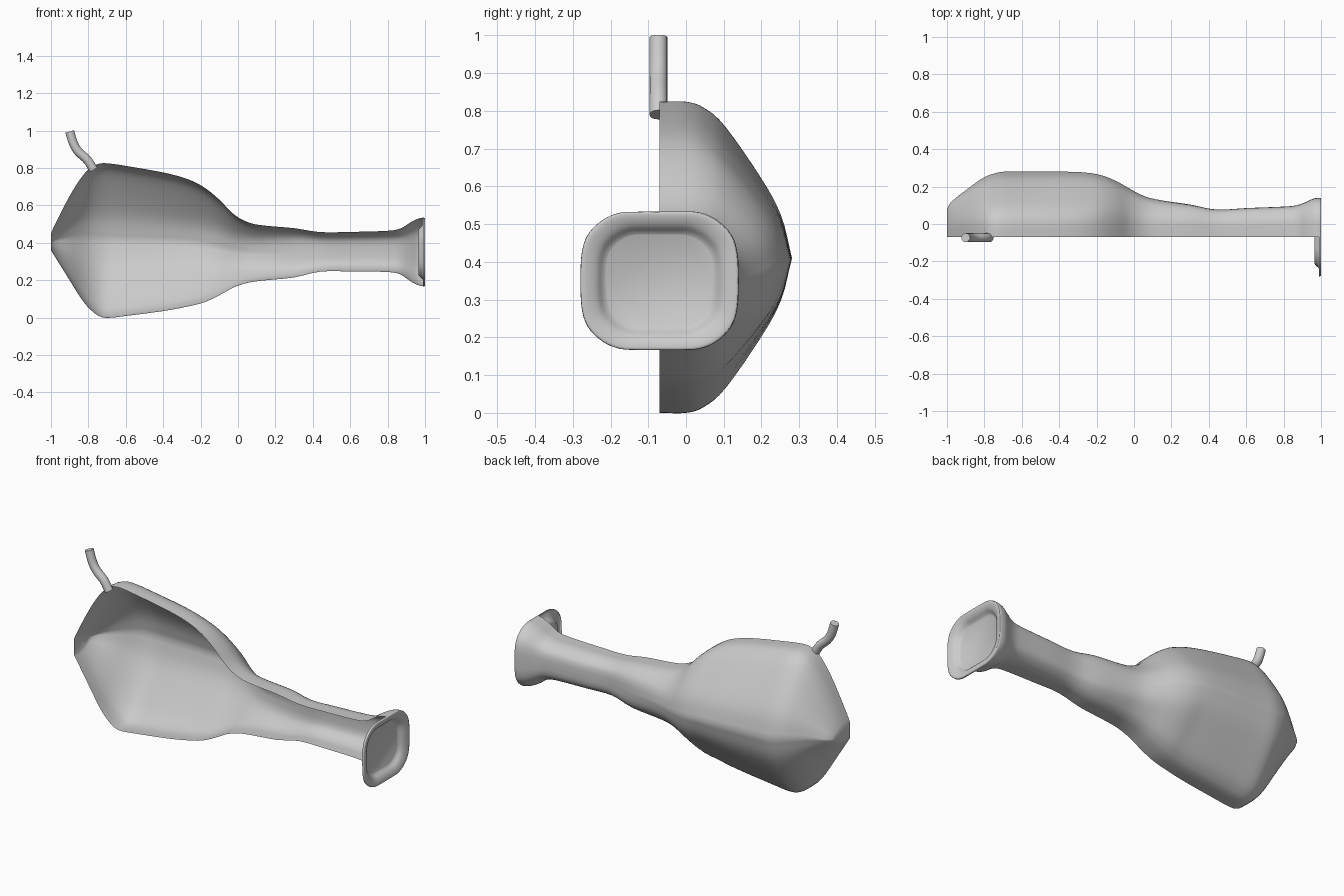
import bpy, bmesh, math
from mathutils import Vector

if "Cube" in bpy.data.objects:
    bpy.data.objects.remove(bpy.data.objects["Cube"])

CY = -0.07  # cut plane of the half shell, centre of the rim


def spline(pts, steps):
    """Catmull-Rom samples through tuples of any size."""
    v = [Vector(p) for p in pts]
    v = [v[0] * 2 - v[1]] + v + [v[-1] * 2 - v[-2]]
    out = []
    for i in range(1, len(v) - 2):
        a, b, c, d = v[i - 1:i + 3]
        for s in range(steps):
            t = s / steps
            out.append(0.5 * (2 * b + (c - a) * t + (2 * a - 5 * b + 4 * c - d) * t * t
                              + (3 * b - a - 3 * c + d) * t ** 3))
    return out + [v[-2]]


def finish(name, bm, angle=50):
    me = bpy.data.meshes.new(name)
    bmesh.ops.recalc_face_normals(bm, faces=bm.faces)
    bm.to_mesh(me)
    bm.free()
    ob = bpy.data.objects.new(name, me)
    bpy.context.collection.objects.link(ob)
    bpy.ops.object.select_all(action='DESELECT')
    ob.select_set(True)
    bpy.context.view_layer.objects.active = ob
    bpy.ops.object.shade_smooth_by_angle(angle=math.radians(angle))
    return ob


def skin(bm, rings, closed):
    rows = [[bm.verts.new(p) for p in r] for r in rings]
    for a, b in zip(rows, rows[1:]):
        n = len(a)
        for i in range(n if closed else n - 1):
            j = (i + 1) % n
            bm.faces.new((a[i], a[j], b[j], b[i]))
    return rows


# Half cross-sections (depth, height), from top to middle
def half_section(quarter):
    q = spline(quarter, 4)
    return q + [Vector((p.x, -p.y)) for p in reversed(q[:-1])]


BELLY = half_section([(0, 1), (.2, 1), (.34, .96), (.5, .84), (.77, .51), (.92, .27), (1, 0)])
SQUARE = half_section([(0, 1), (.25, 1), (.5, .985), (.72, .88), (.91, .66), (.985, .38), (1, 0)])

# Half shell stations: x, top z, bottom z, back y
stations = [(-1, .45, .36, .08), (-.975, .505, .32, .12), (-.9, .65, .2, .18), (-.84, .745, .105, .225),
            (-.79, .80, .045, .255), (-.74, .822, .008, .272), (-.69, .823, 0, .28), (-.6, .81, .01, .28),
            (-.4, .775, .036, .28), (-.27, .74, .06, .276), (-.18, .695, .083, .262), (-.1, .63, .12, .232),
            (-.02, .55, .163, .187), (.06, .507, .188, .147), (.15, .491, .2, .126), (.3, .478, .215, .104),
            (.44, .457, .246, .077), (.6, .458, .247, .085), (.8, .464, .244, .093), (.87, .477, .23, .1),
            (.92, .508, .196, .118), (.96, .528, .175, .136), (.99, .534, .168, .14), (1, .531, .17, .138)]
rings = []
for x, top, bot, back in spline([Vector(s) for s in stations], 3):
    w = min(max((x + .25) / .6, 0), 1)
    mid, hz, d = (top + bot) / 2, (top - bot) / 2, back - CY
    sec = [a.lerp(b, w) for a, b in zip(BELLY, SQUARE)]
    rings.append([(x, CY + p.x * d, mid + p.y * hz) for p in sec])
bm = bmesh.new()
rows = skin(bm, rings, False)
bm.faces.new(rows[0])  # closed narrow end
finish("half_shell", bm)

# Rim dish: full loop turning inward to a recessed plate (x, half width, half height)
full = SQUARE + [Vector((-p.x, p.y)) for p in reversed(SQUARE[1:-1])]
dish = spline([(.99, .21, .183), (1, .207, .181), (.998, .19, .164), (.988, .167, .145),
               (.972, .152, .131), (.965, .142, .122)], 3)
bm = bmesh.new()
rows = skin(bm, [[(x, CY + p.x * a, .35 + p.y * b) for p in full] for x, a, b in dish], True)
bm.faces.new(rows[-1])
finish("rim_dish", bm)

# Bent tube on the upper edge
path = spline([(-.772, 0, .79), (-.805, 0, .842), (-.853, 0, .887), (-.88, 0, .932), (-.9, 0, .995)], 4)
rings = []
for i, p in enumerate(path):
    t = (path[min(i + 1, len(path) - 1)] - path[max(i - 1, 0)]).normalized()
    side, yv = t.cross(Vector((0, 1, 0))), Vector((0, 1, 0))
    c = p + Vector((0, -.073, 0))
    rings.append([c + .024 * (side * math.cos(k * math.pi / 8) + yv * math.sin(k * math.pi / 8))
                  for k in range(16)])
bm = bmesh.new()
rows = skin(bm, rings, True)
bm.faces.new(rows[0])
bm.faces.new(rows[-1])
finish("bent_tube", bm)
